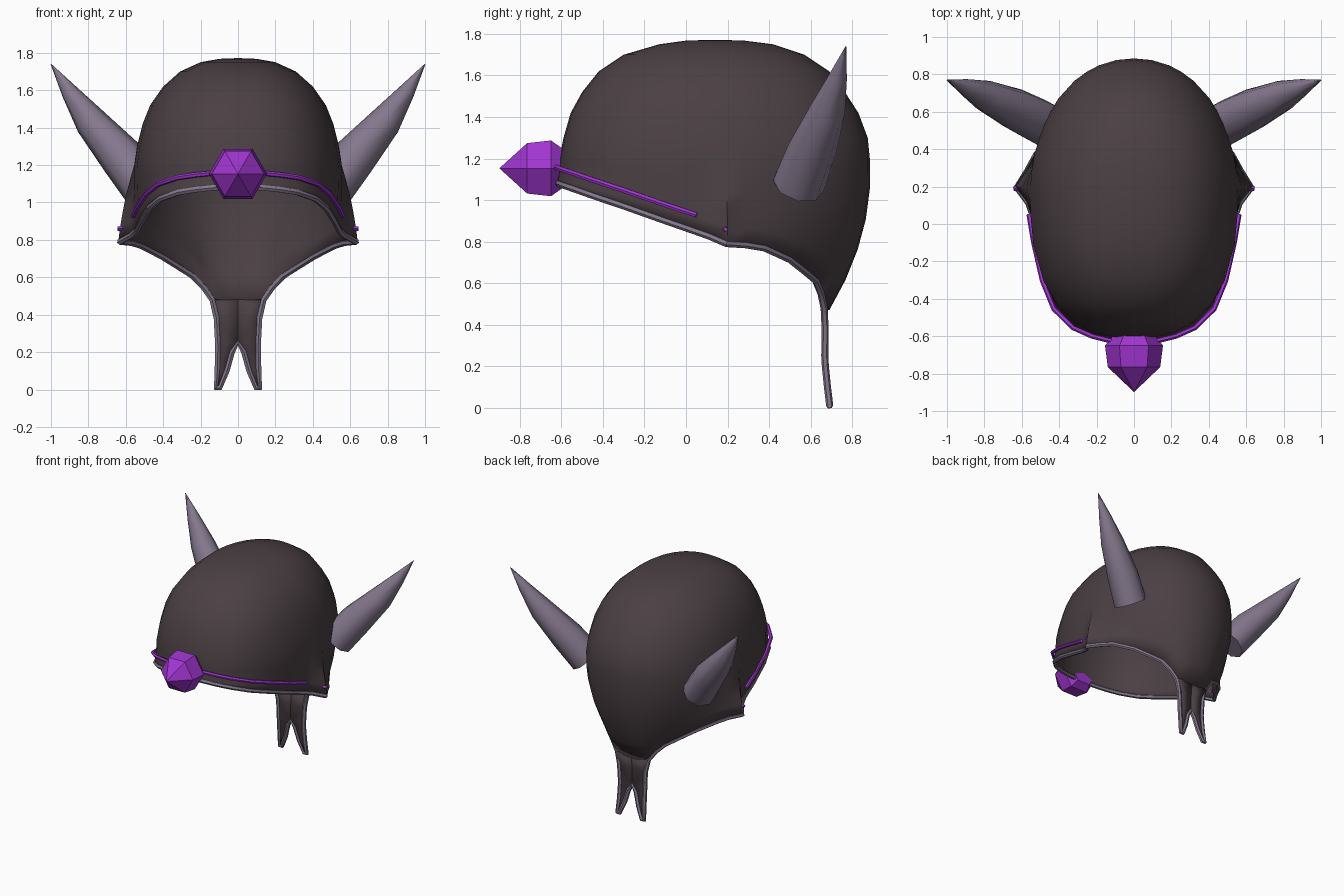
import bpy, bmesh, math
from mathutils import Vector

if "Cube" in bpy.data.objects:
    bpy.data.objects.remove(bpy.data.objects["Cube"])


def material(name, rgb):
    m = bpy.data.materials.new(name)
    m.diffuse_color = (*rgb, 1)
    m.use_nodes = True
    m.node_tree.nodes["Principled BSDF"].inputs["Base Color"].default_value = m.diffuse_color
    return m


DARK = material("dark_leather", (0.07, 0.051, 0.057))
GREY = material("violet_grey_horn", (0.235, 0.19, 0.27))
PURPLE = material("purple_crystal", (0.35, 0.035, 0.63))


def make(name, verts, faces, mat, smooth=True, thickness=0):
    me = bpy.data.meshes.new(name)
    bm = bmesh.new()
    vs = [bm.verts.new(v) for v in verts]
    for f in faces:
        bm.faces.new([vs[i] for i in f])
    bmesh.ops.recalc_face_normals(bm, faces=bm.faces)
    bm.to_mesh(me)
    bm.free()
    ob = bpy.data.objects.new(name, me)
    bpy.context.collection.objects.link(ob)
    me.materials.append(mat)
    if thickness:
        mod = ob.modifiers.new("thickness", "SOLIDIFY")
        mod.thickness = thickness
        mod.offset = -1
    if smooth:
        shade(ob, 50)
    return ob


def shade(ob, degrees):
    bpy.ops.object.select_all(action="DESELECT")
    ob.select_set(True)
    bpy.context.view_layer.objects.active = ob
    bpy.ops.object.shade_smooth_by_angle(angle=math.radians(degrees))


def tube(name, pts, radius, mat, closed=False):
    cu = bpy.data.curves.new(name, "CURVE")
    cu.dimensions = "3D"
    cu.bevel_depth = radius
    cu.bevel_resolution = 1
    cu.use_fill_caps = True
    sp = cu.splines.new("POLY")
    sp.points.add(len(pts) - 1)
    for p, co in zip(sp.points, pts):
        p.co = (*co, 1)
    sp.use_cyclic_u = closed
    ob = bpy.data.objects.new(name, cu)
    bpy.context.collection.objects.link(ob)
    cu.materials.append(mat)
    bpy.ops.object.select_all(action="DESELECT")
    ob.select_set(True)
    bpy.context.view_layer.objects.active = ob
    bpy.ops.object.convert(target="MESH")
    shade(bpy.context.object, 50)


def mirror_x(pts):
    return [(-x, y, z) for x, y, z in pts]


def loft(name, rings, mat, smooth):
    # closed rings of equal size, capped at both ends
    n = len(rings[0])
    verts = [v for r in rings for v in r]
    faces = [(k * n + i, k * n + (i + 1) % n, (k + 1) * n + (i + 1) % n, (k + 1) * n + i)
             for k in range(len(rings) - 1) for i in range(n)]
    faces += [tuple(range(n)), tuple(range((len(rings) - 1) * n, len(rings) * n))]
    return make(name, verts, faces, mat, smooth)


# Rim of the helmet, right half, brow to nape
RIM = [(0, -.63, 1.08), (.12, -.62, 1.08), (.22, -.595, 1.07), (.32, -.55, 1.055),
       (.42, -.45, 1.02), (.48, -.3, .97), (.525, -.1, .9), (.55, .05, .85),
       (.575, .12, .825), (.64, .2, .79), (.58, .29, .785), (.53, .38, .77),
       (.42, .5, .715), (.33, .57, .66), (.25, .63, .61), (.19, .655, .55),
       (.14, .67, .48), (.07, .685, .47), (0, .69, .47)]
EAR = 9
# Dome levels: height, half width, front y, back y
LEVELS = [(1.2, .555, -.61, .885), (1.3, .54, -.59, .875), (1.42, .51, -.555, .83),
          (1.52, .47, -.5, .765), (1.62, .4, -.42, .69), (1.7, .31, -.3, .57),
          (1.75, .2, -.13, .42), (1.768, .1, .0, .28)]
CY = 0.15


def dome_point(level, p):
    z, w, front, back = level
    d = Vector((p[0], p[1] - CY)).normalized()
    length, n = (CY - front, 2.45) if d.y < 0 else (back - CY, 2.1)
    r = ((abs(d.x) / w) ** n + (abs(d.y) / length) ** n) ** (-1 / n)
    return Vector((d.x * r, CY + d.y * r, z))


# Helmet shell: columns run from the rim over the curved sides to the crown
columns = []
for i, p in enumerate(RIM):
    p = Vector(p)
    top = dome_point(LEVELS[0], p)
    ctrl = top.copy()
    if p.y > .4:
        ctrl.y += .025
    if i == EAR:
        ctrl = top.lerp(p, .75)
    ctrl.z = (top.z + p.z) / 2
    col = []
    for k in range(5):
        t = k / 5
        col.append(p * (1 - t) ** 2 + ctrl * 2 * t * (1 - t) + top * t * t)
    col += [dome_point(lv, p) for lv in LEVELS]
    columns.append(col)
columns += [[Vector((-v.x, v.y, v.z)) for v in c] for c in columns[-2:0:-1]]
n, h = len(columns), len(columns[0])
verts = [v for c in columns for v in c] + [(0, .14, 1.772)]
faces = []
for i in range(n):
    a, b = i * h, (i + 1) % n * h
    faces += [(a + k, b + k, b + k + 1, a + k + 1) for k in range(h - 1)]
    faces.append((a + h - 1, b + h - 1, n * h))
make("helmet_shell", verts, faces, DARK, thickness=.02)

# Forked neck guard: height, outer x, inner x, y
ROWS = [(.48, .14, 0, .685), (.38, .115, 0, .675), (.25, .108, 0, .673),
        (.2, .108, .032, .676), (.1, .11, .06, .686), (.01, .118, .097, .697)]
for side, name in ((1, "neck_guard_right"), (-1, "neck_guard_left")):
    verts = [(side * x, y, z) for z, xo, xi, y in ROWS for x in (xo, xi)]
    faces = [(2 * k, 2 * k + 1, 2 * k + 3, 2 * k + 2) for k in range(len(ROWS) - 1)]
    make(name, verts, faces, DARK, thickness=.015)

# Grey piping round the whole edge, tail fork included
edge = [(x * .985, y * .985 if y < 0 else y - .005, z) for x, y, z in RIM[:17]]
edge += [(xo, y - .005, z) for z, xo, xi, y in ROWS[1:]]
edge += [(xi, y - .005, z) for z, xo, xi, y in ROWS[:1:-1]]
tube("edge_piping", edge + mirror_x(edge[-2:0:-1]), .017, GREY, closed=True)

# Purple band above the brow
band = [(x * 1.02, y * 1.008, z + .078) for x, y, z in RIM[:8]]
tube("brow_band", mirror_x(band[:0:-1]) + band, .014, PURPLE)

# Faceted brow gem
gem = []
for y, r in ((-.595, .11), (-.65, .155), (-.765, .14), (-.897, .002)):
    gem.append([(r * math.cos(i * math.pi / 3), y, 1.153 + r * math.sin(i * math.pi / 3))
                for i in range(6)])
loft("brow_gem", gem, PURPLE, False)

# Horns and ear studs on both sides
HORN = [((.49, .54, 1.07), .125), ((.62, .605, 1.24), .118), ((.785, .68, 1.43), .088),
        ((.9, .73, 1.59), .046), ((1.0, .77, 1.74), .002)]
axis = (Vector(HORN[-1][0]) - Vector(HORN[0][0])).normalized()
u = axis.cross(Vector((0, 1, 0))).normalized()
w = axis.cross(u)
for side, label in ((1, "right"), (-1, "left")):
    rings = []
    for c, r in HORN:
        ring = []
        for i in range(8):
            a = i * math.pi / 4
            v = Vector(c) + u * r * math.cos(a) + w * r * math.sin(a)
            ring.append((side * v.x, v.y, v.z))
        rings.append(ring)
    loft("horn_" + label, rings, GREY, True)
    stud = [[(side * x, .19 + r * math.cos(i * math.pi / 2), .86 + r * math.sin(i * math.pi / 2))
             for i in range(4)] for x, r in ((.6, .016), (.645, .012))]
    loft("ear_stud_" + label, stud, PURPLE, False)
